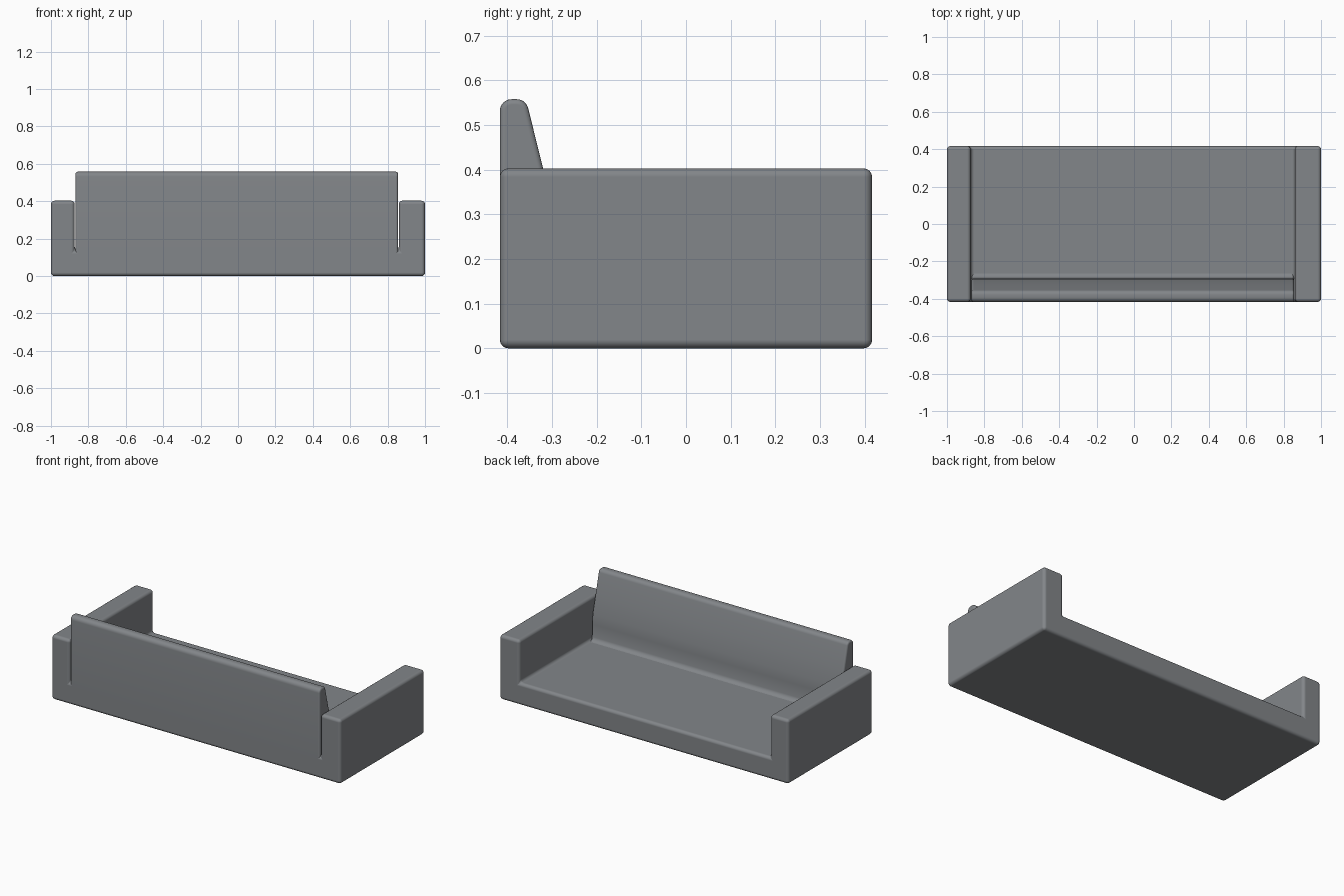
import bpy, bmesh, math

if "Cube" in bpy.data.objects:
    bpy.data.objects.remove(bpy.data.objects["Cube"])

grey = bpy.data.materials.new("slate grey")
grey.diffuse_color = (0.225, 0.238, 0.252, 1)
grey.use_nodes = True
grey.node_tree.nodes["Principled BSDF"].inputs["Base Color"].default_value = grey.diffuse_color


def extrude(name, outline, to_co, a, b, radius):
    """Extrude a 2D outline from a to b and round its sharp edges."""
    bm = bmesh.new()
    lo = [bm.verts.new(to_co(p, a)) for p in outline]
    hi = [bm.verts.new(to_co(p, b)) for p in outline]
    bm.faces.new(lo)
    bm.faces.new(hi[::-1])
    n = len(outline)
    for i in range(n):
        j = (i + 1) % n
        bm.faces.new((lo[i], hi[i], hi[j], lo[j]))
    bmesh.ops.recalc_face_normals(bm, faces=bm.faces)
    mesh = bpy.data.meshes.new(name)
    bm.to_mesh(mesh)
    bm.free()
    ob = bpy.data.objects.new(name, mesh)
    bpy.context.collection.objects.link(ob)
    mesh.materials.append(grey)
    mesh.shade_smooth()
    bev = ob.modifiers.new("rounded edges", 'BEVEL')
    bev.width = radius
    bev.segments = 4
    bev.limit_method = 'ANGLE'
    bev.angle_limit = math.radians(50)
    bev.use_clamp_overlap = False
    bev.harden_normals = True
    return ob


def arc(cy, cz, r, a0, a1, steps=6):
    return [(cy + r * math.cos(math.radians(a0 + (a1 - a0) * i / steps)),
             cz + r * math.sin(math.radians(a0 + (a1 - a0) * i / steps)))
            for i in range(steps + 1)]


# seat and both arms: one U shape running front to back
D = 0.417
u_shape = [(-1, 0), (1, 0), (1, 0.403), (0.86, 0.403), (0.86, 0.138),
           (-0.873, 0.138), (-0.873, 0.403), (-1, 0.403)]
extrude("seat_and_arms", u_shape, lambda p, y: (p[0], y, p[1]), -D, D, 0.019)

# backrest: tapered profile with a rounded top and a soft join to the seat
profile = [(-D, 0.09)]
profile += arc(-D + 0.026, 0.532, 0.026, 180, 90)
profile += arc(-0.379, 0.532, 0.026, 90, 15)
profile += [(-0.32, 0.403), (-0.294, 0.30), (-0.289, 0.24), (-0.288, 0.162),
            (-0.282, 0.147), (-0.268, 0.139), (-0.255, 0.135), (-0.255, 0.09)]
extrude("backrest", profile, lambda p, x: (x, p[0], p[1]), -0.869, 0.856, 0.012)
